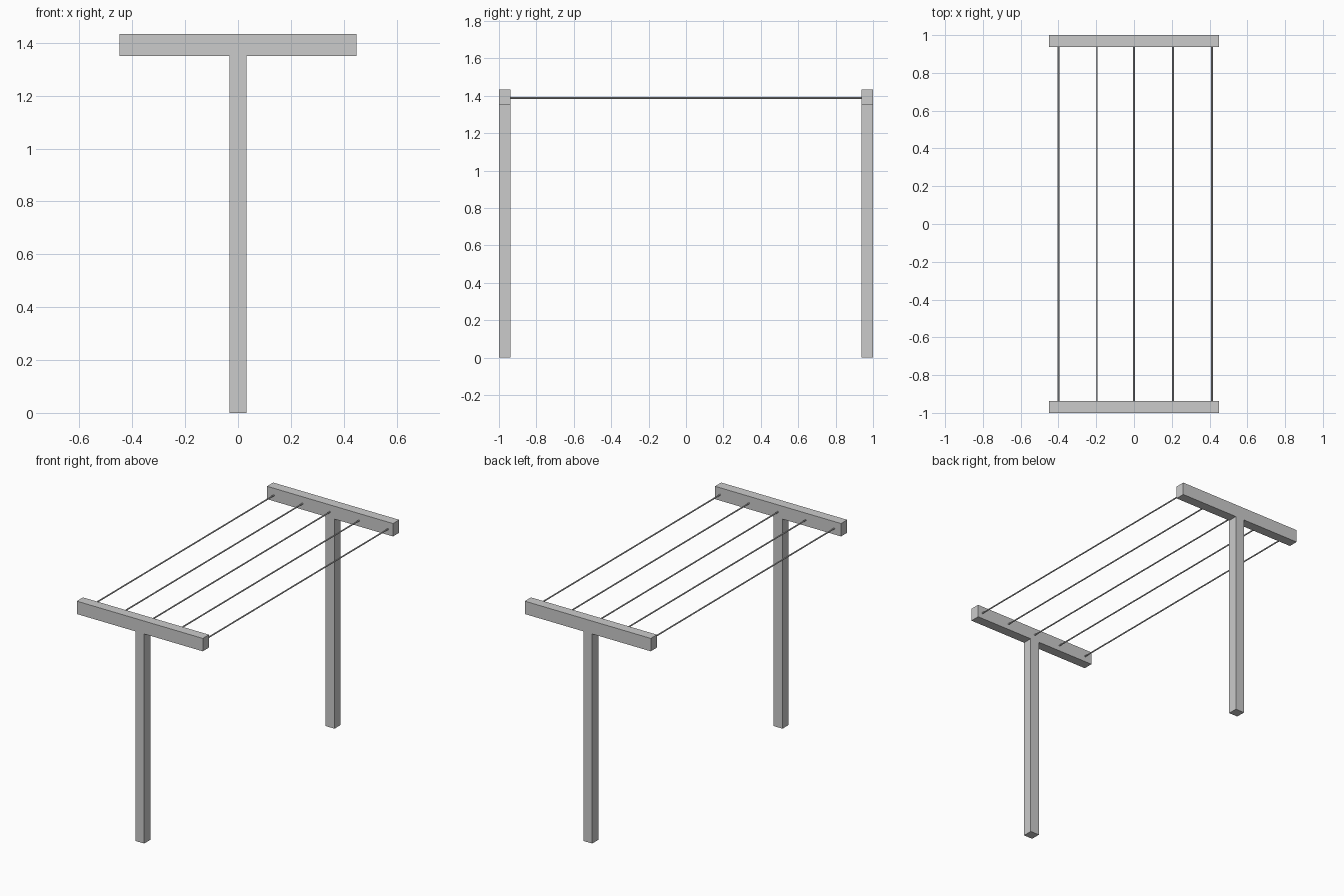
import bpy
from math import pi

if "Cube" in bpy.data.objects:
    bpy.data.objects.remove(bpy.data.objects["Cube"])

THICK = 0.063      # timber depth along y
POST_TOP = 1.35
BAR_TOP = 1.433
END_Y = 1 - THICK / 2


def box(name, size, centre):
    bpy.ops.mesh.primitive_cube_add(size=1, location=centre)
    obj = bpy.context.object
    obj.name = name
    obj.scale = size
    bpy.ops.object.transform_apply(location=False, rotation=False, scale=True)
    return obj


# T-shaped end frames
for label, side in (("front", -1), ("back", 1)):
    y = side * END_Y
    box(label + "_post", (0.064, THICK, POST_TOP), (0, y, POST_TOP / 2))
    box(label + "_crossbar", (0.898, THICK, BAR_TOP - POST_TOP),
        (0, y, (BAR_TOP + POST_TOP) / 2))

# Washing lines strung between the crossbars
for i, x in enumerate((-0.4, -0.197, 0.0, 0.207, 0.413)):
    bpy.ops.mesh.primitive_cylinder_add(
        vertices=12, radius=0.0045, depth=2 * (1 - THICK) + 0.02,
        location=(x, 0, 1.388), rotation=(pi / 2, 0, 0))
    line = bpy.context.object
    line.name = f"washing_line_{i + 1}"
    bpy.ops.object.shade_smooth_by_angle()
